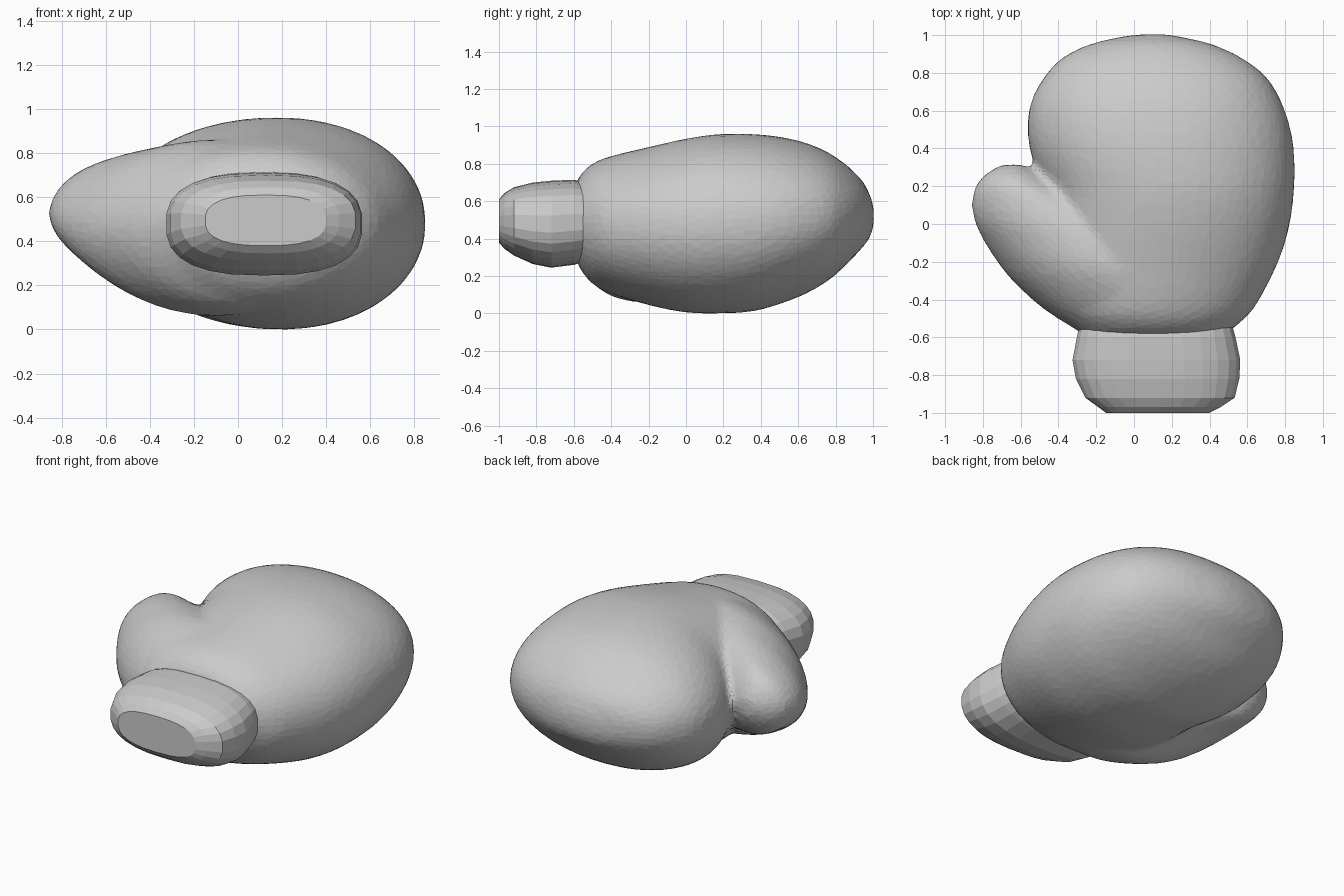
import bpy, bmesh, math

# Each section: y, x_min, x_max, z_min, z_max
BODY = [
    (-0.59, -0.27, 0.48, 0.29, 0.70), (-0.54, -0.32, 0.54, 0.20, 0.77),
    (-0.44, -0.42, 0.64, 0.12, 0.83), (-0.20, -0.46, 0.765, 0.045, 0.89),
    (0.00, -0.46, 0.825, 0.005, 0.935), (0.18, -0.475, 0.848, 0.0, 0.96),
    (0.35, -0.54, 0.85, 0.01, 0.96), (0.50, -0.565, 0.83, 0.05, 0.945),
    (0.65, -0.545, 0.78, 0.11, 0.91), (0.78, -0.475, 0.70, 0.19, 0.85),
    (0.88, -0.38, 0.57, 0.285, 0.775), (0.95, -0.24, 0.42, 0.36, 0.70),
    (0.985, -0.10, 0.28, 0.41, 0.63), (1.004, 0.02, 0.18, 0.47, 0.57),
]
THUMB = [
    (-0.57, -0.29, 0.40, 0.28, 0.72), (-0.45, -0.48, 0.50, 0.12, 0.80),
    (-0.30, -0.645, 0.50, 0.065, 0.85), (-0.20, -0.725, 0.45, 0.065, 0.86),
    (-0.10, -0.79, 0.35, 0.12, 0.845), (0.00, -0.84, 0.15, 0.20, 0.82),
    (0.10, -0.86, -0.10, 0.27, 0.785), (0.20, -0.84, -0.36, 0.32, 0.745),
    (0.27, -0.78, -0.50, 0.40, 0.68), (0.315, -0.70, -0.59, 0.49, 0.60),
]
CUFF = [
    (-0.53, -0.29, 0.52, 0.28, 0.70), (-0.60, -0.305, 0.54, 0.26, 0.715),
    (-0.72, -0.328, 0.565, 0.245, 0.71), (-0.82, -0.31, 0.56, 0.265, 0.70),
    (-0.92, -0.26, 0.535, 0.31, 0.675), (-0.97, -0.19, 0.46, 0.345, 0.645),
    (-1.0, -0.15, 0.40, 0.38, 0.61),
]


def refine(rows, steps):
    """Catmull-Rom interpolation between sections."""
    out = []
    for i in range(len(rows) - 1):
        a, b, c, d = (rows[max(i - 1, 0)], rows[i], rows[i + 1],
                      rows[min(i + 2, len(rows) - 1)])
        for s in range(steps):
            t = s / steps
            out.append([0.5 * (2*q + (r - p)*t + (2*p - 5*q + 4*r - w)*t*t
                               + (3*q - p - 3*r + w)*t**3)
                        for p, q, r, w in zip(a, b, c, d)])
    out.append(rows[-1])
    return out


def loft(bm, rows, sides, power):
    """Closed skin through superellipse sections."""
    rings = []
    for y, x0, x1, z0, z1 in rows:
        ring = []
        for k in range(sides):
            a = 2 * math.pi * (k + 0.5) / sides
            cx, sz = (math.copysign(abs(f) ** (2 / power), f)
                      for f in (math.cos(a), math.sin(a)))
            ring.append(bm.verts.new(((x0 + x1) / 2 + cx * (x1 - x0) / 2, y,
                                      (z0 + z1) / 2 + sz * (z1 - z0) / 2)))
        rings.append(ring)
    faces = [bm.faces.new(rings[0]), bm.faces.new(rings[-1])]
    for r, s in zip(rings, rings[1:]):
        for k in range(sides):
            n = (k + 1) % sides
            faces.append(bm.faces.new((r[k], r[n], s[n], s[k])))
    bmesh.ops.recalc_face_normals(bm, faces=faces)


def make(name, parts):
    bm = bmesh.new()
    for part in parts:
        loft(bm, *part)
    mesh = bpy.data.meshes.new(name)
    bm.to_mesh(mesh)
    bm.free()
    obj = bpy.data.objects.new(name, mesh)
    bpy.context.collection.objects.link(obj)
    return obj


# Padded hand and thumb, melted into one soft, lightly faceted form
glove = make("padded_glove", [(refine(BODY, 3), 48, 2.1),
                              (refine(THUMB, 3), 48, 1.85)])
remesh = glove.modifiers.new("blend", 'REMESH')
remesh.mode = 'VOXEL'
remesh.voxel_size = 0.022
smooth = glove.modifiers.new("soften", 'SMOOTH')
smooth.factor = 0.5
smooth.iterations = 12
facet = glove.modifiers.new("facet", 'DECIMATE')
facet.ratio = 0.14

# Wrist cuff with a flat-faced rim
cuff = make("wrist_cuff", [(CUFF, 26, 2.6)])
